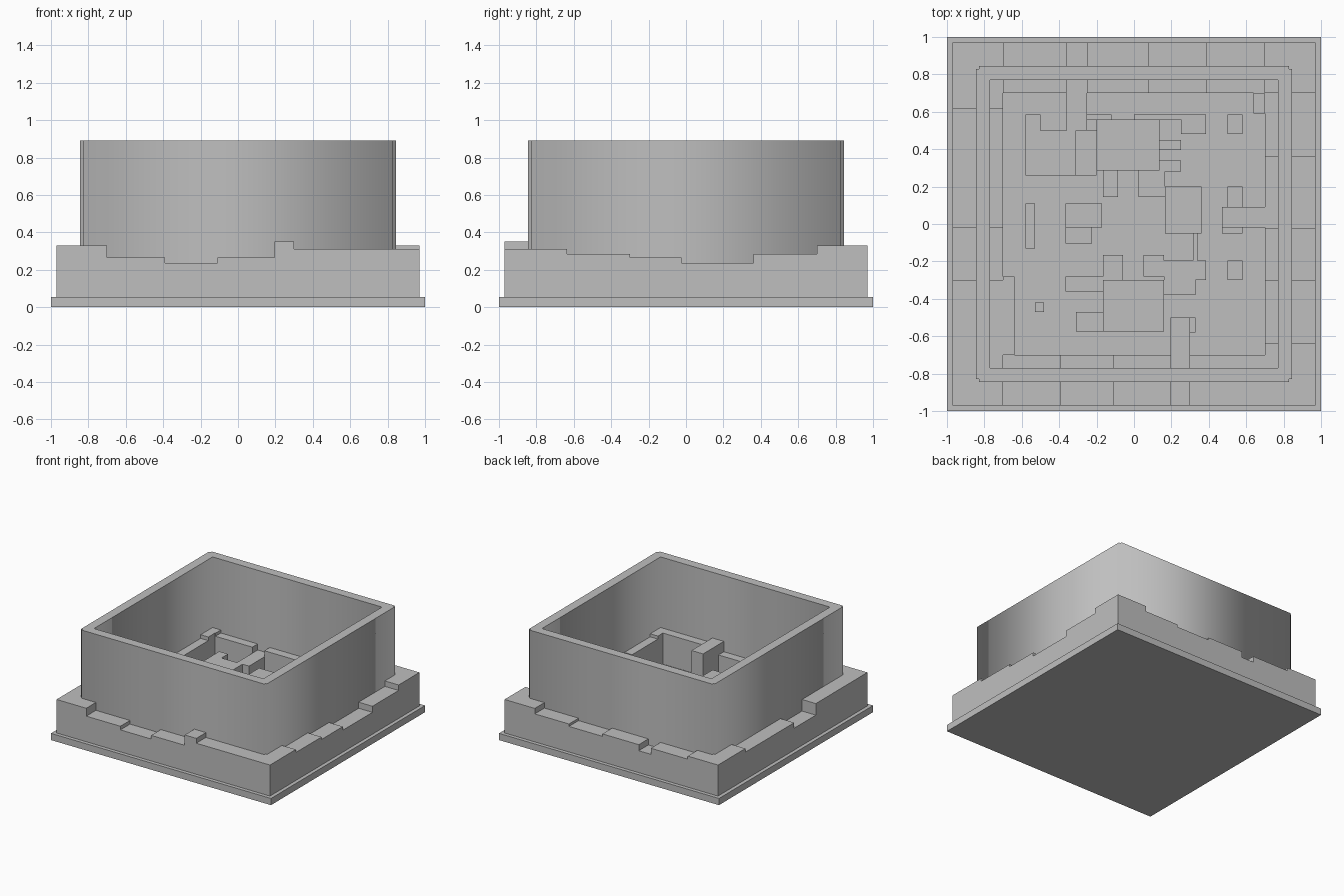
import bpy, bmesh

if "Cube" in bpy.data.objects:
    bpy.data.objects.remove(bpy.data.objects["Cube"])

stone = bpy.data.materials.new("grey_stone")
stone.diffuse_color = (0.52, 0.52, 0.52, 1)
stone.use_nodes = True
stone.node_tree.nodes["Principled BSDF"].inputs["Base Color"].default_value = stone.diffuse_color
FLOOR = 0.055


def finish(name, bm):
    bmesh.ops.recalc_face_normals(bm, faces=bm.faces)
    mesh = bpy.data.meshes.new(name)
    bm.to_mesh(mesh)
    bm.free()
    mesh.materials.append(stone)
    ob = bpy.data.objects.new(name, mesh)
    bpy.context.collection.objects.link(ob)
    return ob


def box(name, x0, x1, y0, y1, top, bottom=FLOOR - 0.01):
    bm = bmesh.new()
    bmesh.ops.create_cube(bm, size=1)
    for v in bm.verts:
        v.co = (x1 if v.co.x > 0 else x0,
                y1 if v.co.y > 0 else y0,
                top if v.co.z > 0 else bottom)
    return finish(name, bm)


def stepped_wall(name, axis, near, far, breaks, heights):
    """Extrude a stepped outline running along one axis between two depths."""
    outline = [(breaks[0], FLOOR)]
    for a, b, h in zip(breaks, breaks[1:], heights):
        outline += [(a, h), (b, h)]
    outline.append((breaks[-1], FLOOR))
    bm = bmesh.new()
    place = (lambda s, d, z: (s, d, z)) if axis == "x" else (lambda s, d, z: (d, s, z))
    face = bm.faces.new([bm.verts.new(place(s, near, z)) for s, z in outline])
    ext = bmesh.ops.extrude_face_region(bm, geom=[face])
    for v in ext["geom"]:
        if isinstance(v, bmesh.types.BMVert):
            if axis == "x":
                v.co.y = far
            else:
                v.co.x = far
    return finish(name, bm)


# Base plate
box("base_plate", -1, 1, -1, 1, FLOOR, 0)

# Stepped ledge around all four sides
stepped_wall("front_ledge", "x", -0.97, -0.70,
             [-0.97, -0.70, -0.39, -0.11, 0.195, 0.30, 0.97],
             [0.33, 0.265, 0.235, 0.265, 0.35, 0.31])
stepped_wall("back_ledge", "x", 0.70, 0.97,
             [-0.97, -0.695, -0.36, -0.25, 0.08, 0.385, 0.695, 0.97],
             [0.31, 0.285, 0.235, 0.285, 0.265, 0.285, 0.33])
stepped_wall("right_ledge", "y", 0.70, 0.97,
             [-0.70, -0.635, -0.30, -0.025, 0.36, 0.70],
             [0.31, 0.285, 0.265, 0.235, 0.285])
stepped_wall("left_ledge", "y", -0.97, -0.70,
             [-0.70, -0.30, -0.02, 0.615, 0.70],
             [0.33, 0.235, 0.28, 0.31])

# Tall open enclosure with notched outer corners
o, n, i = 0.845, 0.83, 0.77
corner = [(o, n), (n, n), (n, o)]
quarter = lambda sx, sy, flip: [(sx * x, sy * y) for x, y in (corner[::-1] if flip else corner)]
outer = quarter(1, 1, False) + quarter(-1, 1, True) + quarter(-1, -1, False) + quarter(1, -1, True)
inner = [(i, i), (-i, i), (-i, -i), (i, -i)]
curve = bpy.data.curves.new("enclosure_wall", "CURVE")
curve.dimensions = "2D"
curve.fill_mode = "BOTH"
curve.extrude = (0.89 - FLOOR) / 2
for points in (outer, inner):
    sp = curve.splines.new("POLY")
    sp.points.add(len(points) - 1)
    for p, (x, y) in zip(sp.points, points):
        p.co = (x, y, 0, 1)
    sp.use_cyclic_u = True
curve.materials.append(stone)
wall = bpy.data.objects.new("enclosure_wall", curve)
wall.location.z = (0.89 + FLOOR) / 2
bpy.context.collection.objects.link(wall)
bpy.context.view_layer.objects.active = wall
wall.select_set(True)
bpy.ops.object.convert(target="MESH")

# Walkways and thickened parts joined to the ledge
box("back_walkway", -0.36, -0.25, 0.50, 0.70, 0.235)
box("front_walkway", 0.195, 0.30, -0.70, -0.50, 0.35)
box("right_walkway", 0.47, 0.70, -0.02, 0.09, 0.235)
box("left_buttress", -0.70, -0.64, -0.70, -0.28, 0.33)
box("back_right_buttress", 0.64, 0.70, 0.59, 0.70, 0.33)

# Main inner blocks
box("back_left_block", -0.58, -0.31, 0.26, 0.50, 0.235)
box("back_left_tab", -0.58, -0.50, 0.50, 0.585, 0.235)
box("back_centre_block", -0.20, 0.135, 0.285, 0.56, 0.21)
box("front_centre_block", -0.165, 0.16, -0.575, -0.30, 0.20)
box("right_centre_block", 0.165, 0.36, -0.05, 0.20, 0.19)
box("left_centre_block", -0.365, -0.17, -0.02, 0.11, 0.19)

# Lower steps linking the blocks
steps = [
    (-0.31, -0.20, 0.26, 0.50), (-0.25, -0.12, 0.56, 0.585),
    (0.0, 0.25, 0.56, 0.585), (0.25, 0.385, 0.48, 0.585),
    (0.135, 0.25, 0.28, 0.34), (0.135, 0.25, 0.395, 0.45),
    (-0.165, -0.085, 0.145, 0.285), (0.025, 0.165, 0.145, 0.285),
    (-0.365, -0.225, -0.105, -0.02), (-0.165, -0.06, -0.30, -0.165),
    (0.05, 0.16, -0.28, -0.165), (0.16, 0.385, -0.30, -0.195),
    (0.16, 0.33, -0.38, -0.30), (0.20, 0.33, -0.58, -0.50),
    (-0.365, -0.165, -0.36, -0.28), (-0.31, -0.165, -0.575, -0.47),
]
for k, s in enumerate(steps, 1):
    box(f"inner_step_{k}", *s, 0.14)

# Small posts and low curbs
for k, (y0, y1) in enumerate([(0.48, 0.585), (0.09, 0.20), (-0.30, -0.195)], 1):
    box(f"right_post_{k}", 0.50, 0.58, y0, y1, 0.15)
box("right_walkway_foot", 0.47, 0.58, -0.05, -0.02, 0.15)
box("left_curb", -0.58, -0.53, -0.13, 0.11, 0.14)
box("left_stub", -0.53, -0.48, -0.47, -0.42, 0.12)
box("centre_pillar", 0.315, 0.34, -0.195, -0.05, 0.14)
